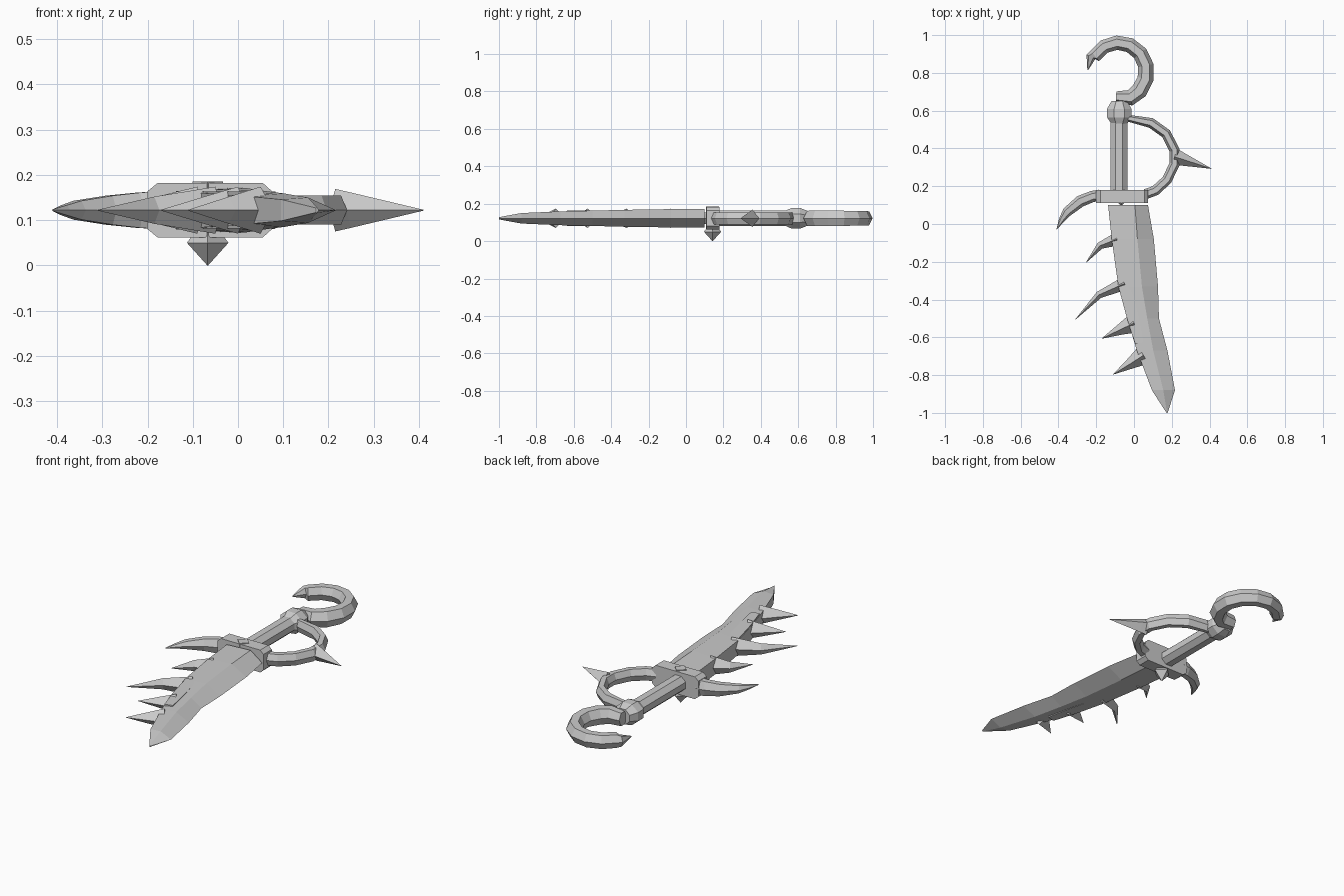
import bpy, bmesh, math
from mathutils import Vector

if "Cube" in bpy.data.objects:
    bpy.data.objects.remove(bpy.data.objects["Cube"], do_unlink=True)

MID = 0.122  # height of the plane the weapon lies in

steel = bpy.data.materials.new("grey steel")
steel.use_nodes = True
GREY = (0.6, 0.6, 0.6, 1)
steel.diffuse_color = GREY
steel.node_tree.nodes["Principled BSDF"].inputs["Base Color"].default_value = GREY


def skin(name, rings):
    """Join rings of points into a closed, capped body."""
    bm = bmesh.new()
    loops = [[bm.verts.new(p) for p in ring] for ring in rings]
    n = len(loops[0])
    for a, b in zip(loops, loops[1:]):
        for i in range(n):
            j = (i + 1) % n
            bm.faces.new((a[i], a[j], b[j], b[i]))
    bm.faces.new(loops[0])
    bm.faces.new(loops[-1])
    bmesh.ops.remove_doubles(bm, verts=bm.verts, dist=0.0005)
    bmesh.ops.recalc_face_normals(bm, faces=bm.faces)
    mesh = bpy.data.meshes.new(name)
    bm.to_mesh(mesh)
    bm.free()
    mesh.materials.append(steel)
    obj = bpy.data.objects.new(name, mesh)
    bpy.context.collection.objects.link(obj)
    return obj


def ngon(n, turn=0.0):
    return [(math.cos(math.tau * (i + turn) / n), math.sin(math.tau * (i + turn) / n))
            for i in range(n)]


DIAMOND, HEX, OCT = ngon(4), ngon(6), ngon(8, 0.5)


def sweep(name, path, section):
    """Sweep a section along flat (x, y, half width, half height) stations."""
    pts = [Vector((x, y, MID)) for x, y, _, _ in path]
    rings = []
    for i, (_, _, w, h) in enumerate(path):
        along = (pts[min(i + 1, len(pts) - 1)] - pts[max(i - 1, 0)]).normalized()
        side = Vector((along.y, -along.x, 0))
        rings.append([pts[i] + side * u * w + Vector((0, 0, v * h)) for u, v in section])
    return skin(name, rings)


# Blade: thick spine on one side, ridge, sharp edge on the other
# stations: y, spine x, ridge x, edge x, ridge half thickness
blade = [
    (0.10, -0.137, 0.005, 0.074, 0.050),
    (-0.08, -0.118, 0.018, 0.105, 0.049),
    (-0.33, -0.083, 0.042, 0.127, 0.045),
    (-0.50, -0.037, 0.070, 0.132, 0.041),
    (-0.67, 0.015, 0.102, 0.177, 0.037),
    (-0.88, 0.095, 0.155, 0.217, 0.028),
    (-1.00, 0.172, 0.175, 0.178, 0.006),
]
skin("blade", [[(l, y, MID + 0.85 * t), (m, y, MID + t), (r, y, MID),
                (m, y, MID - t), (l, y, MID - 0.85 * t)] for y, l, m, r, t in blade])

# Narrow strip reinforcing the spine
sweep("spine_strip", [(-0.05, -0.32, 0.03, 0.041), (-0.005, -0.50, 0.03, 0.041),
                      (0.028, -0.63, 0.022, 0.041)],
      [(1, 1), (1, -1), (-1, -1), (-1, 1)])

# Spikes along the spine: root, middle, tip
spikes = [
    [(-0.09, -0.08), (-0.18, -0.115), (-0.254, -0.204)],
    [(-0.05, -0.315), (-0.185, -0.375), (-0.31, -0.505)],
    [(0.0, -0.525), (-0.075, -0.56), (-0.17, -0.606)],
    [(0.05, -0.695), (-0.02, -0.74), (-0.11, -0.796)],
]
for i, (root, mid, tip) in enumerate(spikes):
    wide = 0.035 if i < 2 else 0.052
    sweep(f"spine_spike_{i + 1}",
          [(*root, wide, 0.052), (*mid, wide * 0.55, 0.030), (*tip, 0.001, 0.001)], DIAMOND)

# Crossguard: chamfered block
outline = [(-0.178, 0.06), (0.055, 0.06), (0.075, 0.042), (0.075, -0.042),
           (0.055, -0.06), (-0.178, -0.06), (-0.2, -0.042), (-0.2, 0.042)]
skin("crossguard", [[(x, y, MID + z) for x, z in outline] for y in (0.11, 0.18)])

# Horn curving off the crossguard
sweep("guard_horn", [(-0.18, 0.152, 0.030, 0.048), (-0.22, 0.146, 0.030, 0.045),
                     (-0.285, 0.120, 0.031, 0.037), (-0.355, 0.063, 0.026, 0.024),
                     (-0.384, 0.020, 0.015, 0.013), (-0.41, -0.03, 0.001, 0.002)], HEX)

# Pointed stud through the crossguard
stud = [(0.0, 0.001), (0.05, 0.046), (0.066, 0.034), (0.186, 0.034)]
skin("guard_stud", [[(-0.067 + u * r, 0.142 + v * r, z) for u, v in DIAMOND]
                    for z, r in stud])

# Grip and pommel
sweep("grip", [(-0.08, y, 0.048, 0.044) for y in (0.17, 0.55)], OCT)
sweep("pommel", [(-0.078, 0.53, 0.045, 0.043), (-0.078, 0.565, 0.070, 0.060),
                 (-0.078, 0.61, 0.070, 0.060), (-0.078, 0.65, 0.045, 0.043)], OCT)

# Hook behind the pommel: an arc that tapers into a point
hook = [(-0.095, 0.672, 0.030, 0.040), (-0.02, 0.668, 0.042, 0.046)]
for i in range(8):
    a = math.radians(-42 + i * 27)
    w = 0.044 - 0.0012 * i
    hook.append((-0.083 + 0.149 * math.cos(a), 0.807 + 0.153 * math.sin(a), w, w + 0.005))
hook += [(-0.228, 0.885, 0.026, 0.032), (-0.245, 0.815, 0.002, 0.003)]
sweep("pommel_hook", hook, HEX)

# Knuckle bow from pommel to crossguard
bow = [(-0.03, 0.56), (0.09, 0.535), (0.17, 0.478), (0.215, 0.39),
       (0.215, 0.318), (0.174, 0.233), (0.113, 0.177), (0.06, 0.158)]
sweep("knuckle_bow", [(x, y, 0.018 if i == 0 else 0.027, 0.037)
                      for i, (x, y) in enumerate(bow)], HEX)

# Spike on the knuckle bow
sweep("bow_spike", [(0.215, 0.355, 0.046, 0.047), (0.25, 0.345, 0.036, 0.039),
                    (0.41, 0.293, 0.001, 0.001)], DIAMOND)
